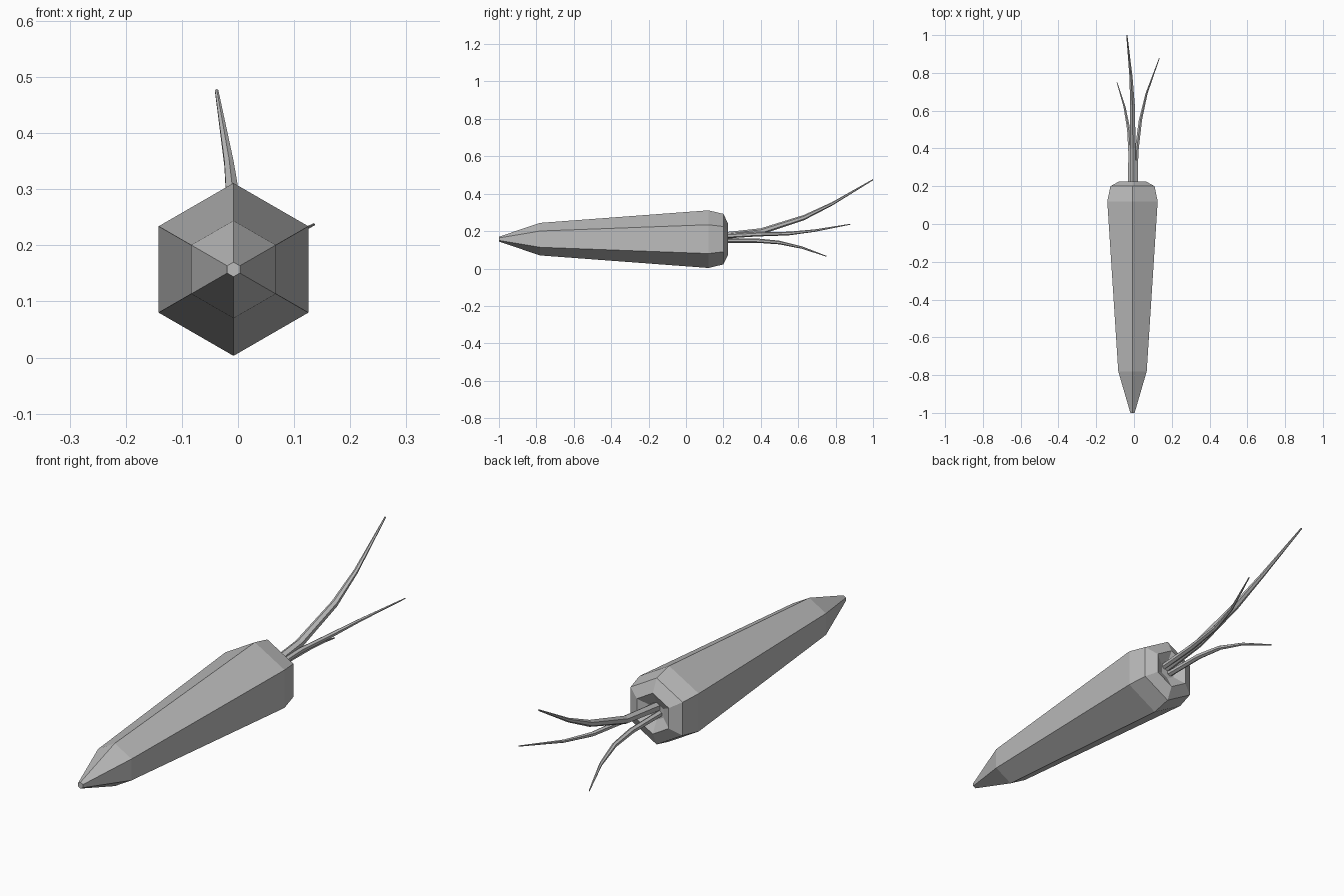
import bpy, bmesh, math
from mathutils import Vector

cube = bpy.data.objects.get("Cube")
if cube:
    bpy.data.objects.remove(cube, do_unlink=True)

grey = bpy.data.materials.new("plain grey")
grey.use_nodes = True
GREY = (0.5, 0.5, 0.5, 1)
grey.diffuse_color = GREY
grey.node_tree.nodes["Principled BSDF"].inputs["Base Color"].default_value = GREY


def loft(name, rings, sides=6):
    """Skin a tube through (centre, radius) rings that face along y."""
    bm = bmesh.new()
    loops = []
    for centre, radius in rings:
        angles = [2 * math.pi * i / sides for i in range(sides)]
        loops.append([bm.verts.new(Vector(centre) + radius * Vector((math.sin(a), 0, math.cos(a))))
                      for a in angles])
    for low, high in zip(loops, loops[1:]):
        for i in range(sides):
            j = (i + 1) % sides
            bm.faces.new((low[i], low[j], high[j], high[i]))
    bm.faces.new(loops[0])
    bm.faces.new(loops[-1])
    bmesh.ops.recalc_face_normals(bm, faces=bm.faces)
    mesh = bpy.data.meshes.new(name)
    bm.to_mesh(mesh)
    bm.free()
    mesh.materials.append(grey)
    obj = bpy.data.objects.new(name, mesh)
    bpy.context.collection.objects.link(obj)
    return obj


# Root: six-sided body with pointed tip, shoulder and a dip for the stalks
profile = [(-1, 0.013), (-0.78, 0.087), (0.12, 0.154), (0.2, 0.135),
           (0.225, 0.083), (0.2, 0.035)]
loft("root", [((-0.008, y, 0.157), r) for y, r in profile])

# Stalks: thin curved tubes that taper to a point
stalks = {
    "tall_stalk": (0.019, [(-0.006, 0.18, 0.172), (-0.006, 0.4, 0.198), (-0.008, 0.63, 0.272),
                           (-0.016, 0.78, 0.345), (-0.038, 1.0, 0.475)]),
    "left_stalk": (0.013, [(0.008, 0.18, 0.172), (0.013, 0.38, 0.183), (0.034, 0.55, 0.187),
                           (0.066, 0.69, 0.203), (0.135, 0.88, 0.237)]),
    "right_stalk": (0.013, [(-0.02, 0.18, 0.15), (-0.02, 0.38, 0.149), (-0.028, 0.5, 0.139),
                            (-0.05, 0.62, 0.112), (-0.09, 0.75, 0.066)]),
}
taper = (1, 0.9, 0.75, 0.5, 0.18)
for name, (radius, path) in stalks.items():
    loft(name, [(p, radius * t) for p, t in zip(path, taper)])
